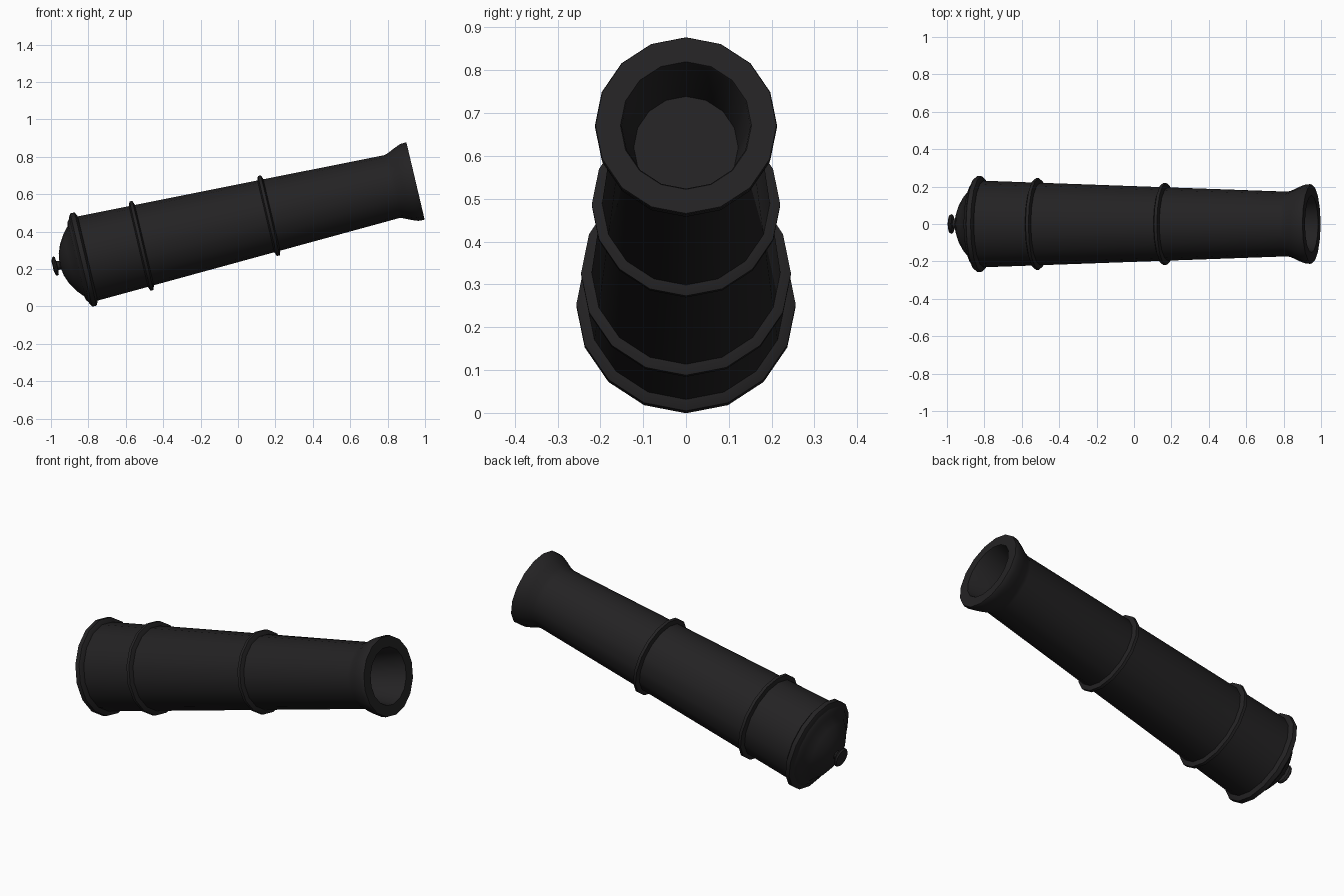
import bpy, bmesh, math
from mathutils import Vector

if "Cube" in bpy.data.objects:
    bpy.data.objects.remove(bpy.data.objects["Cube"])

TILT = math.radians(13.3)
SIDES = 16
ORIGIN = Vector((-0.823, 0, 0.252))                     # centre of the base ring
AXIS = Vector((math.cos(TILT), 0, math.sin(TILT)))      # towards the muzzle
UP = Vector((-math.sin(TILT), 0, math.cos(TILT)))
SIDE = Vector((0, 1, 0))

iron = bpy.data.materials.new("black_iron")
iron.diffuse_color = (0.017, 0.016, 0.017, 1)
iron.use_nodes = True
iron.node_tree.nodes["Principled BSDF"].inputs["Base Color"].default_value = iron.diffuse_color


def lathe(name, profile, closed_loop=False):
    """Spin (distance along axis, radius) points round the tilted axis."""
    bm = bmesh.new()
    rings = []
    for s, r in profile:
        ring = []
        for i in range(SIDES):
            a = 2 * math.pi * i / SIDES
            ring.append(bm.verts.new(
                ORIGIN + AXIS * s + (UP * math.cos(a) + SIDE * math.sin(a)) * r))
        rings.append(ring)
    pairs = list(zip(rings, rings[1:]))
    if closed_loop:
        pairs.append((rings[-1], rings[0]))
    else:
        bm.faces.new(rings[0])
        bm.faces.new(rings[-1])
    for a, b in pairs:
        for i in range(SIDES):
            j = (i + 1) % SIDES
            bm.faces.new((a[i], a[j], b[j], b[i]))
    bmesh.ops.recalc_face_normals(bm, faces=bm.faces)
    mesh = bpy.data.meshes.new(name)
    bm.to_mesh(mesh)
    bm.free()
    mesh.materials.append(iron)
    ob = bpy.data.objects.new(name, mesh)
    bpy.context.collection.objects.link(ob)
    bpy.ops.object.select_all(action='DESELECT')
    ob.select_set(True)
    bpy.context.view_layer.objects.active = ob
    bpy.ops.object.shade_smooth_by_angle(angle=math.radians(32))
    return ob


def body_radius(s):
    return 0.232 - 0.0350 * s


# Barrel: domed breech, tapered tube, flared muzzle and hollow bore
lathe("barrel", [
    (-0.130, 0.030), (-0.125, 0.060), (-0.107, 0.108), (-0.078, 0.155),
    (-0.045, 0.193), (-0.040, 0.215), (-0.028, 0.229),
    (0.0, body_radius(0)), (1.69, body_radius(1.69)),
    (1.712, 0.179), (1.750, 0.197), (1.787, 0.211), (1.815, 0.213),
    (1.821, 0.211), (1.821, 0.153), (1.815, 0.150), (1.600, 0.122)])

# Raised reinforcing bands
for name, s, r, half in (("base_ring", -0.004, 0.256, 0.024),
                         ("rear_band", 0.315, 0.245, 0.016),
                         ("middle_band", 1.015, 0.220, 0.016)):
    inner = body_radius(s) - 0.01
    lathe(name, [(s - half, inner), (s - half, inner + 0.012),
                 (s - half * 0.5, r), (s + half * 0.5, r),
                 (s + half, inner + 0.012), (s + half, inner)], closed_loop=True)

# Knob on the breech with a short neck
lathe("breech_knob", [(-0.120, 0.030), (-0.135, 0.023), (-0.147, 0.025),
                      (-0.150, 0.048), (-0.158, 0.053), (-0.166, 0.048),
                      (-0.172, 0.025)])
